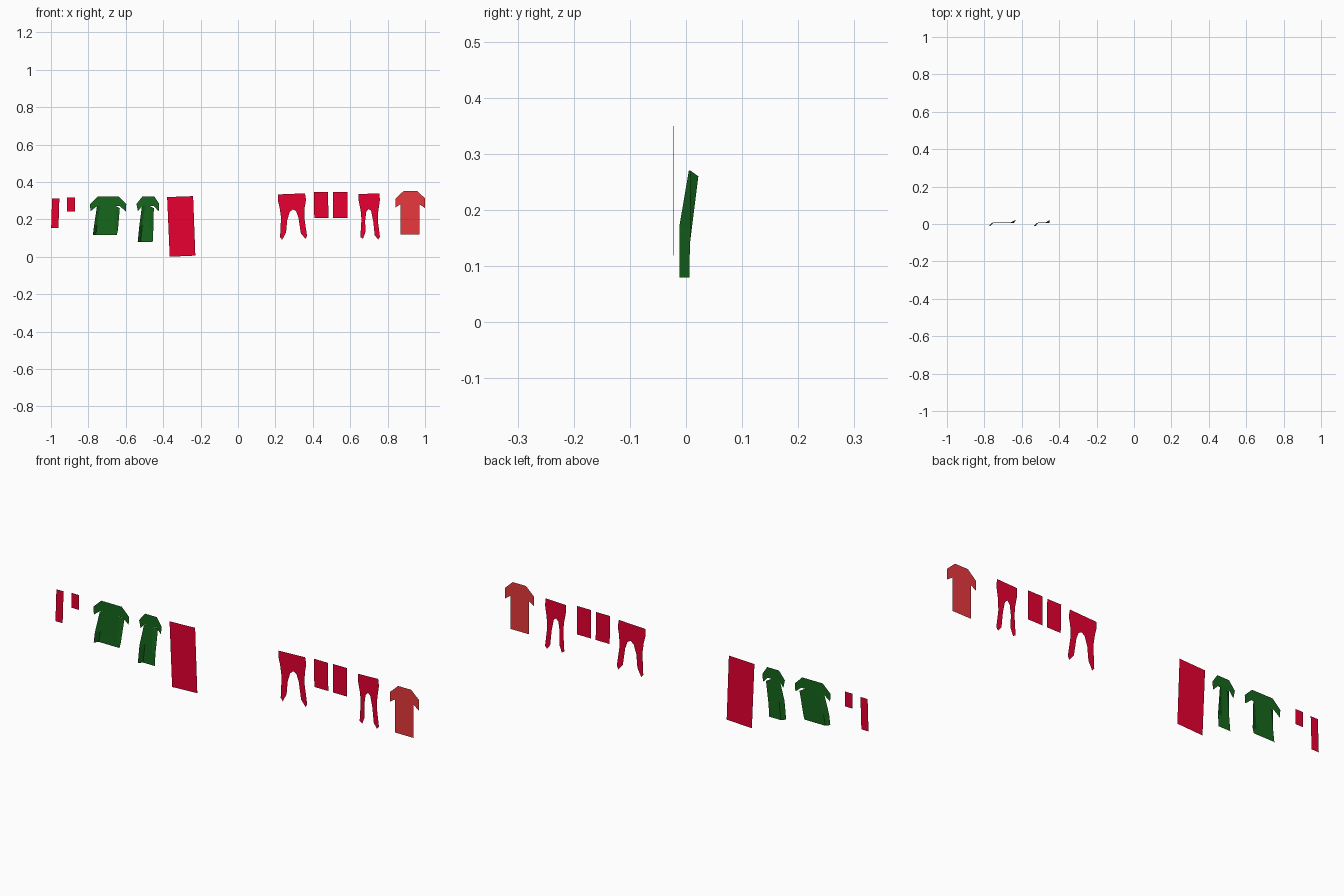
import bpy, bmesh


def material(name, rgb):
    m = bpy.data.materials.new(name)
    m.diffuse_color = (*rgb, 1)
    return m


RED = material("crimson", (0.80, 0.0, 0.03))
RUST = material("light_red", (0.80, 0.04, 0.045))
GREEN = material("green", (0.008, 0.135, 0.012))


def mesh_object(name, verts, faces, mat):
    me = bpy.data.meshes.new(name)
    me.from_pydata(verts, [], faces)
    ob = bpy.data.objects.new(name, me)
    bpy.context.collection.objects.link(ob)
    me.materials.append(mat)
    bm = bmesh.new()
    bm.from_mesh(me)
    bmesh.ops.triangulate(bm, faces=[f for f in bm.faces if len(f.verts) > 4])
    bm.to_mesh(me)
    bm.free()
    return ob


def cloth(name, outline, mat=RED, y=0.01, yaw=0.0):
    """Flat single-sided sheet hanging in the xz plane; yaw is a slight turn in y per x."""
    x_mid = sum(x for x, z in outline) / len(outline)
    verts = [(x, y + yaw * (x - x_mid), z) for x, z in outline]
    return mesh_object(name, verts, [list(range(len(verts)))], mat)


def panel(name, x0, x1, z0, z1, skew=0.0):
    return cloth(name, [(x0 + skew, z0), (x1 + skew, z0), (x1, z1), (x0, z1)])


# Small pieces and the towel
panel("long_sock", -0.994, -0.955, 0.154, 0.312, -0.005)
panel("short_cloth", -0.913, -0.871, 0.243, 0.316)
cloth("towel", [(-0.365, 0.0), (-0.228, 0.006), (-0.240, 0.324), (-0.379, 0.319)])
panel("cloth_left", 0.405, 0.481, 0.207, 0.345, 0.003)
panel("cloth_right", 0.508, 0.585, 0.207, 0.347)

# Trousers with an arched gap between the legs
cloth("wide_trousers", [
    (0.213, 0.333), (0.213, 0.30), (0.222, 0.265), (0.230, 0.21), (0.225, 0.105),
    (0.236, 0.090), (0.257, 0.13), (0.263, 0.195), (0.277, 0.240), (0.294, 0.253),
    (0.311, 0.243), (0.323, 0.21), (0.336, 0.125), (0.361, 0.095), (0.369, 0.112),
    (0.355, 0.205), (0.356, 0.26), (0.364, 0.305), (0.358, 0.339)])
cloth("slim_trousers", [
    (0.645, 0.335), (0.645, 0.30), (0.656, 0.245), (0.660, 0.20), (0.654, 0.105),
    (0.668, 0.096), (0.681, 0.13), (0.680, 0.195), (0.686, 0.241), (0.699, 0.256),
    (0.712, 0.244), (0.723, 0.19), (0.731, 0.115), (0.749, 0.092), (0.759, 0.106),
    (0.748, 0.19), (0.750, 0.245), (0.759, 0.305), (0.755, 0.339)])

# Flat shirt at the right end
cloth("red_shirt", [
    (0.869, 0.119), (0.97, 0.119), (0.97, 0.281), (1.0, 0.26), (1.0, 0.312),
    (0.957, 0.352), (0.886, 0.352), (0.843, 0.312), (0.843, 0.264), (0.869, 0.281)],
    RUST, -0.0225, 0.006)


def draped_shirt(name, left, right, hem):
    """Shirt with side folds; left/right give x of neck, sleeve, cuff, armpit, waist, hem."""
    y = 0.008
    verts = []
    for xs, arm_y, arm_z, hem_y, waist_z, fold in (
            (left, 0.005, 0.27, -0.012, 0.17, 0.016),
            (right, 0.022, 0.26, 0.006, 0.14, -0.02)):
        neck, sleeve, cuff, arm, waist, bottom = xs
        verts += [(neck, y, 0.322), (sleeve, y, 0.282), (cuff, y, 0.243),
                  (arm, y, 0.27),
                  (arm, arm_y, arm_z), (waist, hem_y, waist_z), (bottom, hem_y, hem),
                  (arm + fold, y, 0.27), (waist + fold, 0.007, waist_z),
                  (bottom + fold, 0.006, hem)]
    # yoke and front
    faces = [(0, 7, 17, 10), (7, 8, 18, 17), (8, 9, 19, 18)]
    # left sleeve and side fold
    faces += [(0, 1, 3, 7), (1, 2, 3), (4, 5, 8, 7), (5, 6, 9, 8)]
    # right sleeve and side fold
    faces += [(10, 17, 13, 11), (11, 13, 12), (14, 17, 18, 15), (15, 18, 19, 16)]
    mesh_object(name, verts, faces, GREEN)


draped_shirt("wide_green_shirt", (-0.749, -0.791, -0.789, -0.754, -0.769, -0.776),
             (-0.637, -0.597, -0.600, -0.632, -0.642, -0.648), 0.117)
draped_shirt("slim_green_shirt", (-0.511, -0.543, -0.535, -0.514, -0.527, -0.536),
             (-0.447, -0.421, -0.424, -0.450, -0.453, -0.456), 0.08)
